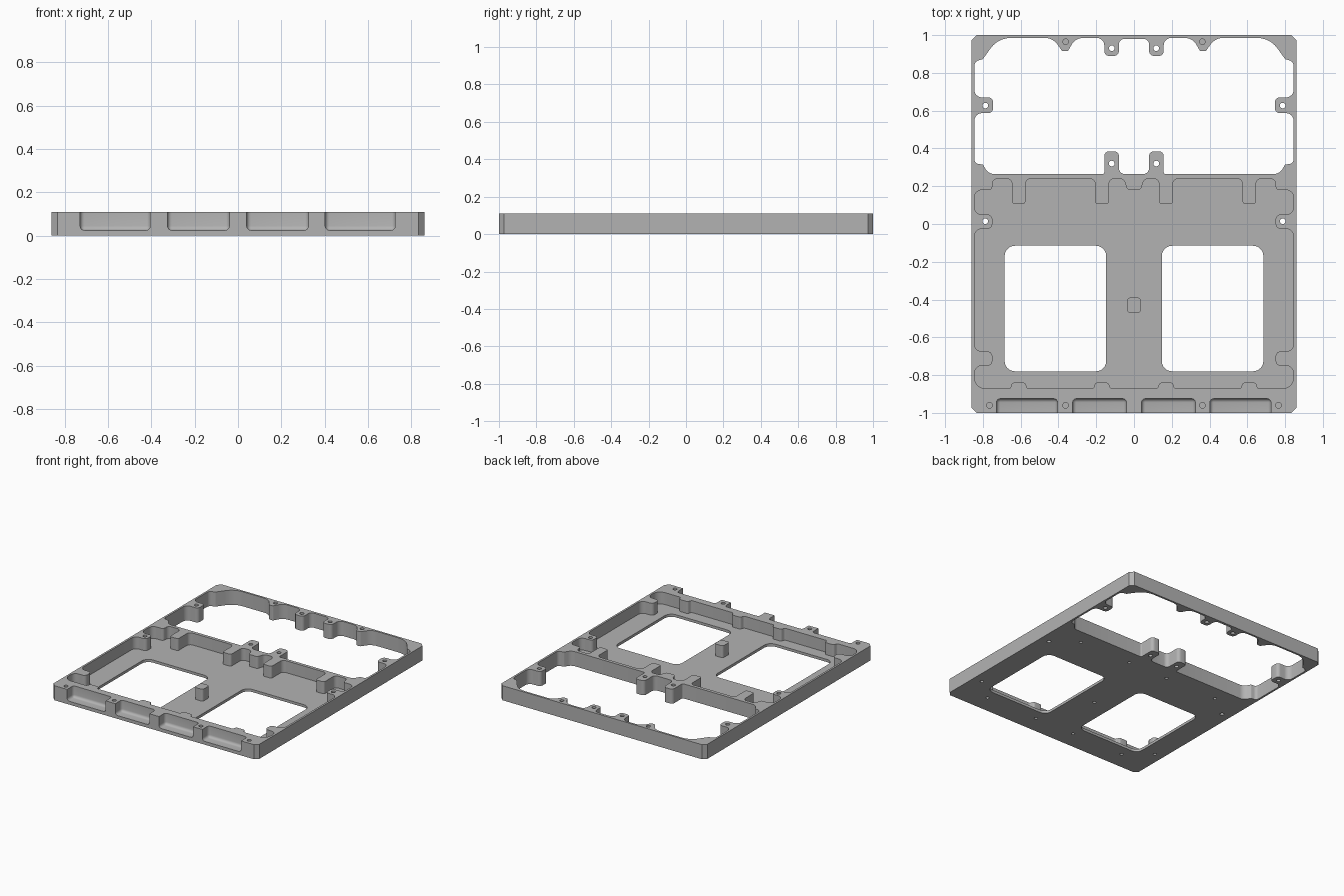
import bpy, bmesh, math
from mathutils import Vector, Matrix

if "Cube" in bpy.data.objects:
    bpy.data.objects.remove(bpy.data.objects["Cube"])

HEIGHT, FLOOR = 0.11, 0.02

metal = bpy.data.materials.new("machined grey metal")
metal.use_nodes = True
metal.diffuse_color = (0.45, 0.45, 0.45, 1)
metal.node_tree.nodes["Principled BSDF"].inputs["Base Color"].default_value = metal.diffuse_color


def rounded(points, steps=6):
    """Fillet every corner (x, y, radius) of a closed outline."""
    out = []
    for i, (x, y, r) in enumerate(points):
        p = Vector((x, y))
        before = Vector(points[i - 1][:2]) - p
        after = Vector(points[(i + 1) % len(points)][:2]) - p
        u, v = before.normalized(), after.normalized()
        turn = math.pi - u.angle(v)
        if r == 0 or turn < 0.01:
            out.append(p)
            continue
        t = min(r * math.tan(turn / 2), 0.49 * before.length, 0.49 * after.length)
        radius = t / math.tan(turn / 2)
        centre = p + (u + v).normalized() * (radius / math.cos(turn / 2))
        arm = p + u * t - centre
        sign = 1 if (-u).cross(v) > 0 else -1
        out += [centre + Matrix.Rotation(sign * turn * k / steps, 2) @ arm
                for k in range(steps + 1)]
    return out


def mirrored(half):
    return half + [(-x, y, r) for x, y, r in reversed(half)]


def rect(x0, x1, y0, y1, r):
    return [(x0, y0, r), (x1, y0, r), (x1, y1, r), (x0, y1, r)]


def finish(bm, name):
    bmesh.ops.recalc_face_normals(bm, faces=bm.faces)
    mesh = bpy.data.meshes.new(name)
    bm.to_mesh(mesh)
    bm.free()
    mesh.materials.append(metal)
    obj = bpy.data.objects.new(name, mesh)
    bpy.context.collection.objects.link(obj)
    return obj


def prism(name, outline, z0, z1):
    bm = bmesh.new()
    face = bm.faces.new([bm.verts.new((p.x, p.y, z0)) for p in rounded(outline)])
    top = bmesh.ops.extrude_face_region(bm, geom=[face])["geom"]
    bmesh.ops.translate(bm, vec=(0, 0, z1 - z0),
                        verts=[g for g in top if isinstance(g, bmesh.types.BMVert)])
    return finish(bm, name)


def combine(target, tool, operation="DIFFERENCE"):
    mod = target.modifiers.new("combine", "BOOLEAN")
    mod.operation, mod.solver, mod.object = operation, "EXACT", tool
    bpy.ops.object.select_all(action="DESELECT")
    bpy.context.view_layer.objects.active = target
    target.select_set(True)
    bpy.ops.object.modifier_apply(modifier=mod.name)
    bpy.data.objects.remove(tool)


# Solid plate with chamfered corners
c = 0.027
frame = prism("tray_frame", mirrored([(0.86 - c, 1, 0), (0.86, 1 - c, 0),
                                      (0.86, c - 1, 0), (0.86 - c, -1, 0)]), 0, HEIGHT)

# Rear opening with its screw tabs, cut right through
rear = [(.08, .98, .03), (.08, .89, .025), (.157, .89, .025), (.157, .985, .04),
        (.31, .985, .08), (.35, .915, .01), (.38, .915, .01), (.43, .985, .08),
        (.72, .985, .22), (.80, .873, .01), (.845, .86, .04),
        (.845, .67, .04), (.746, .67, .025), (.746, .587, .025), (.845, .587, .04),
        (.845, .32, .03), (.80, .315, .01), (.77, .265, .06),
        (.157, .265, .01), (.157, .385, .025), (.08, .385, .025), (.08, .265, .03)]
combine(frame, prism("rear_cutter", mirrored(rear), -0.1, 0.2))

# Front pocket, leaving a thin floor and wall bosses
pocket = [(.035, .18, .02), (.055, .24, .03), (.133, .24, .03), (.133, .105, .015),
          (.205, .105, .015), (.205, .24, .03), (.575, .24, .03), (.575, .105, .015),
          (.645, .105, .015), (.645, .24, .03), (.75, .24, .04), (.75, .18, .02),
          (.845, .18, .04)]
for top, bottom in ((.05, -.025), (-.675, -.75)):
    pocket += [(.845, top, .04), (.75, top, .025), (.75, bottom, .025), (.845, bottom, .04)]
pocket.append((.845, -.872, .06))
for x in (.61, .17):
    pocket += [(x + .045, -.872, .015), (x + .035, -.84, .015),
               (x - .035, -.84, .015), (x - .045, -.872, .015)]
combine(frame, prism("pocket_cutter", mirrored(pocket), FLOOR, 0.2))

# Centre post standing on the pocket floor
combine(frame, prism("centre_post", rect(-.035, .035, -.47, -.39, .015), 0.01, HEIGHT), "UNION")

# Two floor windows
for x0, x1 in ((-.685, -.147), (.147, .685)):
    combine(frame, prism("window_cutter", rect(x0, x1, -.78, -.115, .055), -0.1, 0.06))

# Four soft-edged notches along the front rim
for x0, x1 in ((-.728, -.405), (-.325, -.04), (.04, .325), (.402, .725)):
    bm = bmesh.new()
    bmesh.ops.create_cube(bm, size=1)
    bmesh.ops.scale(bm, vec=(x1 - x0, 0.3, 0.3), verts=bm.verts)
    bmesh.ops.translate(bm, vec=((x0 + x1) / 2, -1.075, 0.175), verts=bm.verts)
    bmesh.ops.bevel(bm, geom=bm.edges[:], offset=0.02, segments=4, profile=0.5, affect="EDGES")
    combine(frame, finish(bm, "notch_cutter"))


# Screw holes: through, blind from the top, blind from below
def drill(spots, z0, z1, radius):
    for x, y in spots:
        for side in ((1, -1) if x else (1,)):
            bm = bmesh.new()
            bmesh.ops.create_cone(bm, cap_ends=True, segments=16, radius1=radius,
                                  radius2=radius, depth=z1 - z0,
                                  matrix=Matrix.Translation((side * x, y, (z0 + z1) / 2)))
            combine(frame, finish(bm, "drill"))


drill([(.787, .627), (.787, .015), (.118, .93), (.118, .32)], -0.1, 0.2, 0.015)
drill([(.362, .965), (.362, -.96), (.765, -.96)], 0.04, 0.2, 0.015)
drill([(.61, .15), (.169, .15), (.787, -.712), (.61, -.862), (.169, -.862), (0, -.43)],
      -0.1, 0.06, 0.012)

bpy.ops.object.select_all(action="DESELECT")
frame.select_set(True)
bpy.context.view_layer.objects.active = frame
bpy.ops.object.shade_smooth_by_angle(angle=math.radians(30))
